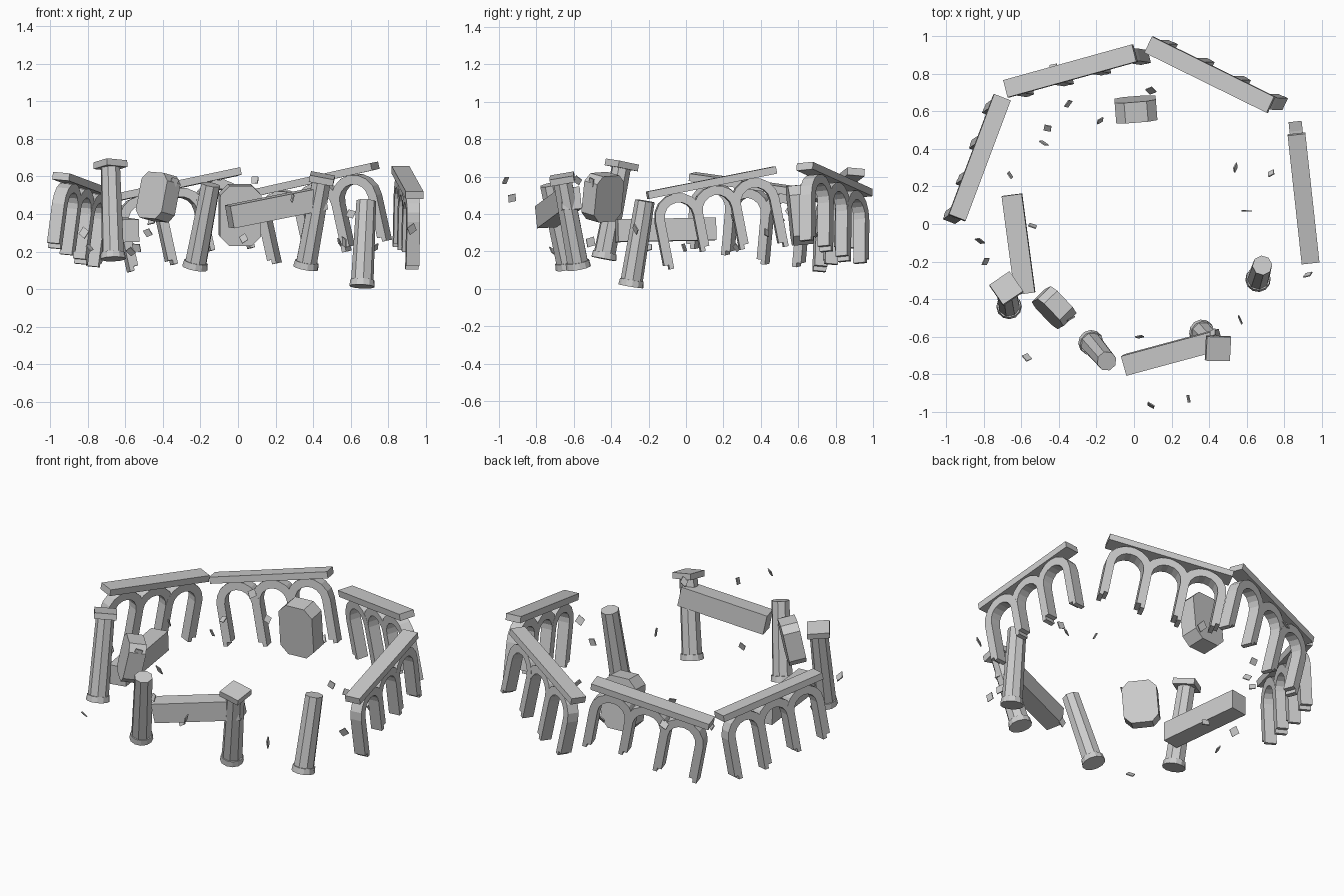
import bpy, bmesh, math, random
from mathutils import Vector, Matrix

if "Cube" in bpy.data.objects:
    bpy.data.objects.remove(bpy.data.objects["Cube"])

random.seed(4)


def finish(bm, name, matrix):
    bmesh.ops.recalc_face_normals(bm, faces=bm.faces)
    mesh = bpy.data.meshes.new(name)
    bm.to_mesh(mesh)
    bm.free()
    obj = bpy.data.objects.new(name, mesh)
    obj.matrix_world = matrix
    bpy.context.collection.objects.link(obj)
    return obj


def box(bm, x0, x1, depth, z0, z1):
    m = Matrix.Translation(((x0 + x1) / 2, 0, (z0 + z1) / 2)) @ Matrix.Diagonal((x1 - x0, depth, z1 - z0, 1))
    bmesh.ops.create_cube(bm, size=1, matrix=m)


def prism(bm, pts, depth):
    # extrude an x-z outline along y
    f = bm.faces.new([bm.verts.new((x, -depth / 2, z)) for x, z in pts])
    ext = bmesh.ops.extrude_face_region(bm, geom=[f], use_keep_orig=True)
    bmesh.ops.translate(bm, vec=(0, depth, 0), verts=[v for v in ext["geom"] if isinstance(v, bmesh.types.BMVert)])


def along(a, b, roll=0.0):
    # local x runs from a to b, local z stays as upright as possible
    a, b = Vector(a), Vector(b)
    x = (b - a).normalized()
    y = Vector((0, 0, 1)).cross(x).normalized()
    z = x.cross(y)
    rot = Matrix((x, y, z)).transposed().to_4x4()
    return Matrix.Translation((a + b) / 2) @ rot @ Matrix.Rotation(roll, 4, "X"), (b - a).length


# Arcade walls: slab over three round arches with broken legs
def arcade(name, low, high, roll, legs):
    m, length = along(low, high, roll)
    bm = bmesh.new()
    box(bm, -length / 2, length / 2, 0.095, -0.04, 0)
    t = 0.05
    pitch = (length - 0.025 - t) / 3
    ro, ri = (pitch + t) / 2, (pitch - t) / 2
    spring = -0.038 - ro
    n = 8
    for i in range(3):
        cx = (i - 1) * pitch
        ang = [math.pi * k / n for k in range(n + 1)]
        ring = [(cx + ro * math.cos(a), spring + ro * math.sin(a)) for a in ang]
        ring += [(cx + ri * math.cos(a), spring + ri * math.sin(a)) for a in reversed(ang)]
        prism(bm, ring, 0.07 - 0.002 * (i % 2))
    for i, leg in enumerate(legs):
        cx = (i - 1.5) * pitch
        step = random.choice((-1, 1)) * 0.012
        box(bm, cx - t / 2, cx, 0.07, -leg - step, spring)
        box(bm, cx, cx + t / 2, 0.07, -leg + step, spring)
    finish(bm, name, m)


arcade("arcade_left", (-0.70, 0.675, 0.53), (-0.94, 0.035, 0.62), -0.09, (0.41, 0.42, 0.40, 0.39))
arcade("arcade_back_left", (-0.685, 0.72, 0.50), (0.0, 0.91, 0.645), -0.09, (0.41, 0.42, 0.39, 0.42))
arcade("arcade_back_right", (0.075, 0.955, 0.53), (0.725, 0.635, 0.675), 0.09, (0.40, 0.43, 0.42, 0.41))
arcade("arcade_right", (0.94, -0.21, 0.52), (0.865, 0.475, 0.655), 0.0, (0.42, 0.36, 0.39, 0.42))


# Columns: octagonal shaft, round base, optional square capital
def column(name, foot, top, turn, capital):
    foot, top = Vector(foot), Vector(top)
    d = top - foot
    h = d.length
    m = Matrix.Translation(foot) @ d.to_track_quat("Z", "Y").to_matrix().to_4x4()
    bm = bmesh.new()

    def cyl(n, r1, r2, z0, z1):
        bmesh.ops.create_cone(bm, cap_ends=True, segments=n, radius1=r1, radius2=r2, depth=z1 - z0,
                              matrix=Matrix.Translation((0, 0, (z0 + z1) / 2)) @ Matrix.Rotation(math.pi / 8, 4, "Z"))
    cyl(12, 0.068, 0.064, 0, 0.035)
    cyl(8, 0.06, 0.053, 0.03, h - (0.03 if capital else 0))
    if capital:
        bmesh.ops.create_cube(bm, size=1, matrix=Matrix.Translation((0, 0, h - 0.018))
                              @ Matrix.Rotation(turn, 4, "Z") @ Matrix.Diagonal((0.13, 0.13, 0.036, 1)))
    finish(bm, name, m)


column("column_left", (-0.665, -0.44, 0.16), (-0.68, -0.34, 0.68), 0.45, True)
column("column_front_left", (-0.23, -0.63, 0.112), (-0.145, -0.73, 0.557), 0, False)
column("column_front_right", (0.36, -0.575, 0.112), (0.45, -0.665, 0.605), 0.75, True)
column("column_right", (0.66, -0.295, 0.014), (0.683, -0.22, 0.47), 0, False)


# Fallen lintels
def lintel(name, a, b, roll):
    m, length = along(a, b, roll)
    bm = bmesh.new()
    box(bm, -length / 2, length / 2, 0.108, -0.06, 0.06)
    finish(bm, name, m)


lintel("lintel_left", (-0.65, 0.155, 0.32), (-0.58, -0.37, 0.31), 0.03)
lintel("lintel_front", (-0.045, -0.75, 0.385), (0.455, -0.615, 0.485), 0.05)


# Chamfered stone blocks
def block(name, loc, rot, w, depth, h, c):
    x, z = w / 2, h / 2
    pts = [(x - c, -z), (x, -z + c), (x, z - c), (x - c, z), (-x + c, z), (-x, z - c), (-x, -z + c), (-x + c, -z)]
    bm = bmesh.new()
    prism(bm, pts, depth)
    m = Matrix.Translation(loc)
    for axis, a in zip("ZXY", rot):
        m = m @ Matrix.Rotation(a, 4, axis)
    finish(bm, name, m)


block("block_back", (0.01, 0.61, 0.395), (0.08, 0.1, 0.0), 0.22, 0.11, 0.32, 0.05)
block("block_front", (-0.425, -0.445, 0.49), (-0.8, -0.2, 0.06), 0.2, 0.1, 0.25, 0.04)

# Floating shards
shards = [(-.43, .83, .45), (-.35, .64, .5), (-.46, .51, .36), (-.48, .43, .3), (-.18, .55, .42),
          (.09, .71, .3), (-.66, .26, .38), (.54, .3, .25), (.73, .27, .22), (.6, .07, .4), (.925, -.27, .32),
          (.565, -.51, .25), (.29, -.93, .485), (.09, -.965, .58), (-.57, -.71, .2), (.03, -.6, .27),
          (.04, -.73, .4), (-.79, -.2, .22), (-.82, -.09, .3), (-.54, -.01, .22), (-.34, -.505, .57), (.42, -.58, .58)]
for i, p in enumerate(shards):
    bm = bmesh.new()
    s = random.uniform(0.032, 0.045)
    prism(bm, [(0, -s * .8), (s * .7, 0), (0, s * .8), (-s * .7, 0)], 0.006)
    rot = Matrix.Rotation(random.uniform(0, 3.1), 4, "Z") @ Matrix.Rotation(random.uniform(-0.9, 0.9), 4, "X")
    finish(bm, f"shard_{i + 1}", Matrix.Translation(p) @ rot @ Matrix.Rotation(random.uniform(0, 3.1), 4, "Y"))
